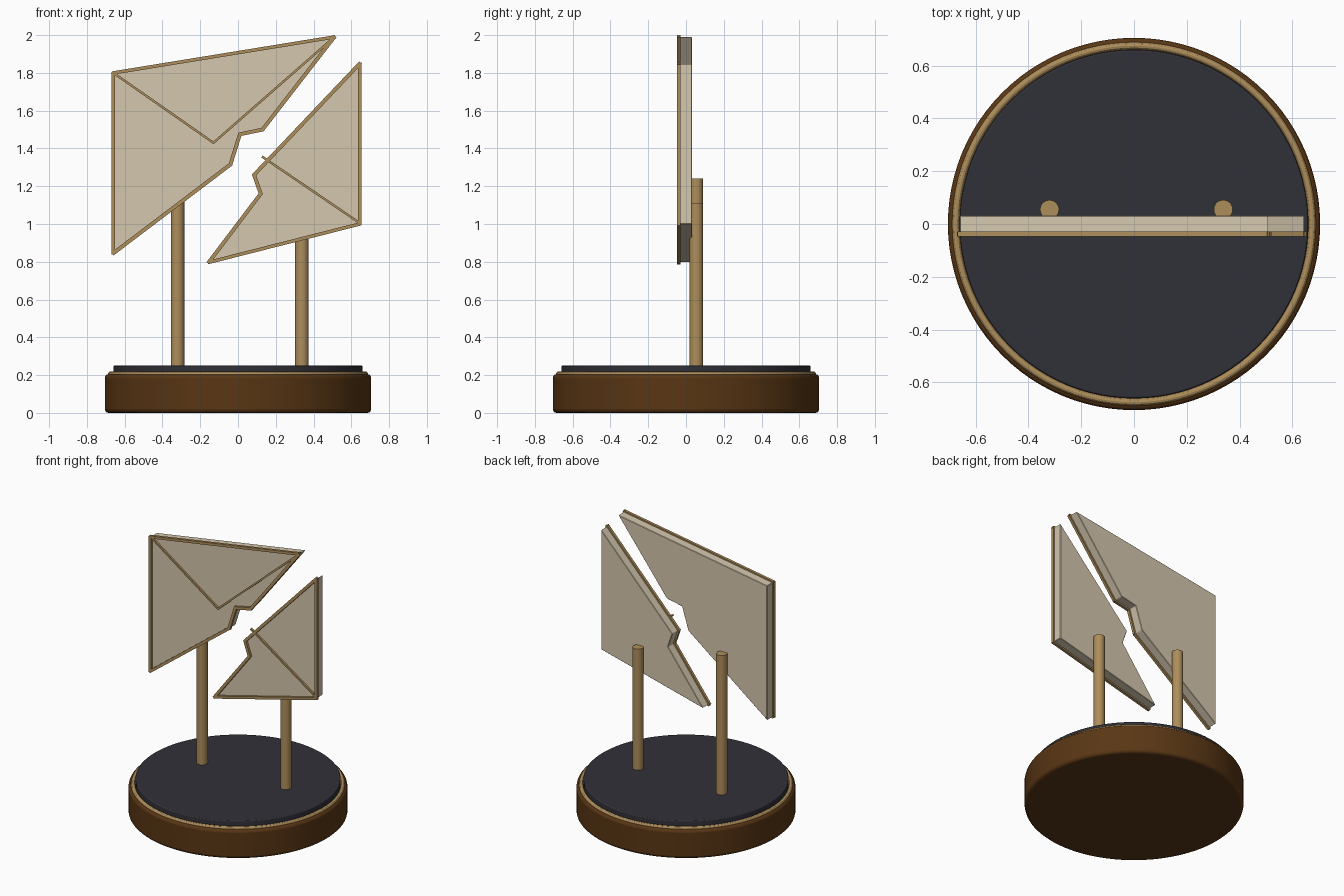
import bpy, bmesh, math
from mathutils import Vector

if "Cube" in bpy.data.objects:
    bpy.data.objects.remove(bpy.data.objects["Cube"])


def material(name, rgb):
    m = bpy.data.materials.new(name)
    m.diffuse_color = (*rgb, 1)
    m.use_nodes = True
    m.node_tree.nodes["Principled BSDF"].inputs["Base Color"].default_value = m.diffuse_color
    return m


WOOD = material("dark wood", (0.10, 0.037, 0.007))
SLATE = material("slate", (0.030, 0.030, 0.040))
BRASS = material("brass", (0.42, 0.27, 0.105))
PAPER = material("parchment", (0.66, 0.57, 0.42))


def finish(bm, name, mat, bevel=0, segments=1, smooth=True):
    bmesh.ops.recalc_face_normals(bm, faces=bm.faces)
    me = bpy.data.meshes.new(name)
    bm.to_mesh(me)
    bm.free()
    me.materials.append(mat)
    ob = bpy.data.objects.new(name, me)
    bpy.context.collection.objects.link(ob)
    if bevel:
        b = ob.modifiers.new("bevel", "BEVEL")
        b.width, b.segments, b.limit_method = bevel, segments, "ANGLE"
    bpy.context.view_layer.objects.active = ob
    ob.select_set(True)
    if smooth:
        bpy.ops.object.shade_smooth_by_angle(angle=math.radians(35))
    ob.select_set(False)
    return ob


def cylinder(name, r, z0, z1, mat, x=0, y=0, sides=64, bevel=0.0):
    bm = bmesh.new()
    bmesh.ops.create_cone(bm, cap_ends=True, segments=sides, radius1=r, radius2=r, depth=z1 - z0)
    bmesh.ops.translate(bm, verts=bm.verts, vec=(x, y, (z0 + z1) / 2))
    return finish(bm, name, mat, bevel, 3)


def prism(bm, outline, y0, y1):
    # extrude an x-z outline from y0 to y1
    face = bm.faces.new([bm.verts.new((x, y0, z)) for x, z in outline])
    ext = bmesh.ops.extrude_face_region(bm, geom=[face])
    verts = [g for g in ext["geom"] if isinstance(g, bmesh.types.BMVert)]
    bmesh.ops.translate(bm, verts=verts, vec=(0, y1 - y0, 0))


def strips(name, path, width, y0, y1):
    # straight square bars along each segment of a path
    bm = bmesh.new()
    for a, b in zip(path, path[1:]):
        a, b = Vector(a), Vector(b)
        d = (b - a).normalized()
        n = Vector((-d.y, d.x)) * width / 2
        e = d * width * 0.3
        prism(bm, [a - e + n, a - e - n, b + e - n, b + e + n], y0, y1)
    finish(bm, name, BRASS, smooth=False)


# base
cylinder("wooden_base", 0.705, 0, 0.205, WOOD, sides=96, bevel=0.02)
cylinder("base_top", 0.66, 0.19, 0.25, SLATE, sides=96, bevel=0.006)
bpy.ops.mesh.primitive_torus_add(major_radius=0.675, minor_radius=0.014, major_segments=96,
                                 minor_segments=12, location=(0, 0, 0.205))
ring = bpy.context.object
ring.name = "base_ring"
ring.data.materials.append(BRASS)
bpy.ops.object.shade_smooth_by_angle()
ring.select_set(False)

# posts behind the halves
for side, x, top in (("left", -0.32, 1.24), ("right", 0.338, 1.11)):
    cylinder(side + "_post", 0.036, 0.24, top, BRASS, x, 0.055, 20)

# torn envelope halves: outline starts with the torn edge, `torn` = its number of segments
halves = {
    "left": ([(0.51, 1.99), (0.13, 1.5), (0.01, 1.475), (-0.04, 1.315), (-0.66, 0.845), (-0.66, 1.8)],
             4, [(-0.66, 1.8), (-0.13, 1.43), (0.51, 1.99)]),
    "right": ([(0.645, 1.85), (0.085, 1.26), (0.12, 1.16), (-0.155, 0.797), (0.645, 1.0)],
              3, [(0.645, 1.005), (0.13, 1.355)]),
}
for side, (outline, torn, crease) in halves.items():
    bm = bmesh.new()
    prism(bm, outline, -0.031, 0.032)
    finish(bm, side + "_half", PAPER, 0.003, smooth=False)
    strips(side + "_torn_trim", outline[:torn + 1], 0.02, -0.048, -0.029)
    strips(side + "_edge_trim", outline[torn:] + outline[:1], 0.018, -0.048, -0.029)
    strips(side + "_flap_crease", crease, 0.012, -0.043, -0.029)
